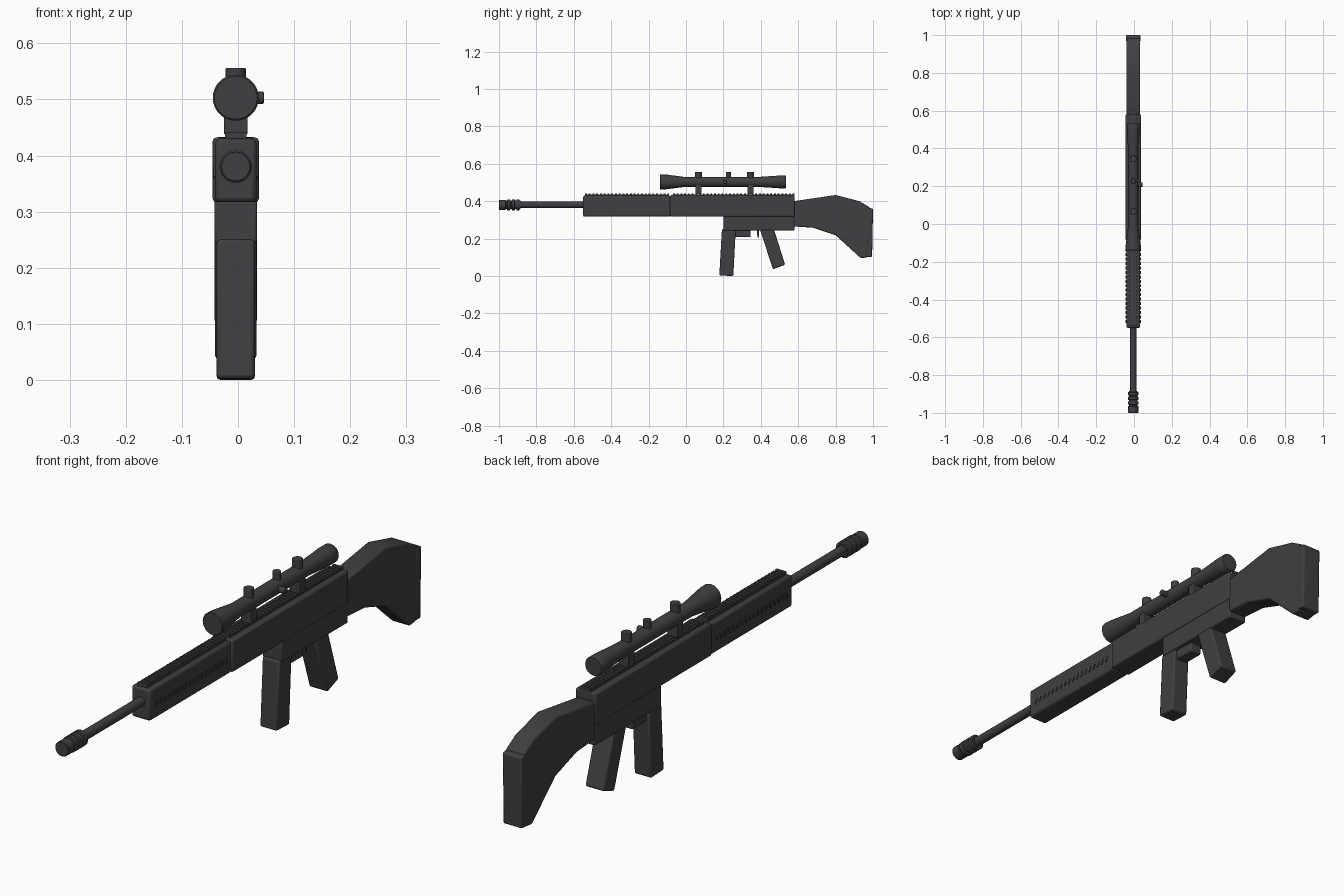
import bpy, bmesh, math
from mathutils import Matrix, Vector

if "Cube" in bpy.data.objects:
    bpy.data.objects.remove(bpy.data.objects["Cube"])

CX = -0.004  # centre line of the body

metal = bpy.data.materials.new("dark_grey")
metal.use_nodes = True
COLOUR = (0.05, 0.05, 0.055, 1)
metal.diffuse_color = COLOUR
metal.node_tree.nodes["Principled BSDF"].inputs["Base Color"].default_value = COLOUR


def finish(name, bm, bevel=0.0):
    bmesh.ops.recalc_face_normals(bm, faces=bm.faces)
    mesh = bpy.data.meshes.new(name)
    bm.to_mesh(mesh)
    bm.free()
    mesh.materials.append(metal)
    obj = bpy.data.objects.new(name, mesh)
    bpy.context.collection.objects.link(obj)
    if bevel:
        mod = obj.modifiers.new("Bevel", "BEVEL")
        mod.width = bevel
        mod.segments = 2
        mod.limit_method = "ANGLE"
    bpy.ops.object.select_all(action="DESELECT")
    obj.select_set(True)
    bpy.context.view_layer.objects.active = obj
    bpy.ops.object.shade_smooth_by_angle(angle=math.radians(35))
    return obj


def prism(name, outline, half, bevel=0.005):
    """Side outline of (y, z) points, extruded across the width."""
    bm = bmesh.new()
    face = bm.faces.new([bm.verts.new((CX - half, y, z)) for y, z in outline])
    new = bmesh.ops.extrude_face_region(bm, geom=[face])["geom"]
    verts = [v for v in new if isinstance(v, bmesh.types.BMVert)]
    bmesh.ops.translate(bm, verts=verts, vec=(2 * half, 0, 0))
    return finish(name, bm, bevel)


def box(name, y0, y1, z0, z1, half, bevel=0.005):
    return prism(name, [(y0, z0), (y1, z0), (y1, z1), (y0, z1)], half, bevel)


def lathe(name, profile, z, sides=32):
    """Closed round part along y from (y, radius) pairs."""
    bm = bmesh.new()
    rings = []
    for y, r in profile:
        angles = [2 * math.pi * i / sides for i in range(sides)]
        rings.append([bm.verts.new((CX + r * math.cos(a), y, z + r * math.sin(a)))
                      for a in angles])
    for a, b in zip(rings, rings[1:]):
        for i in range(sides):
            j = (i + 1) % sides
            bm.faces.new((a[i], a[j], b[j], b[i]))
    bm.faces.new(rings[0])
    bm.faces.new(rings[-1])
    return finish(name, bm)


def cylinder(name, centre, radius, depth, axis="Z"):
    bm = bmesh.new()
    turn = Matrix.Rotation(math.pi / 2, 4, "Y") if axis == "X" else Matrix()
    bmesh.ops.create_cone(bm, cap_ends=True, segments=24, radius1=radius,
                          radius2=radius, depth=depth,
                          matrix=Matrix.Translation(centre) @ turn)
    return finish(name, bm, 0.002)


def blocks(name, centres, size, tilt=0.0):
    """One object made of equal small blocks."""
    bm = bmesh.new()
    for c in centres:
        m = (Matrix.Translation(Vector(c)) @ Matrix.Rotation(tilt, 4, "X")
             @ Matrix.Diagonal((*size, 1)))
        bmesh.ops.create_cube(bm, size=1, matrix=m)
    return finish(name, bm)


# Barrel and ringed muzzle
lathe("barrel", [(-0.9, 0.017), (-0.53, 0.017)], 0.38)
muzzle = [(-1.0, 0.025), (-0.998, 0.027), (-0.965, 0.027), (-0.963, 0.023)]
for i in range(3):
    y = -0.957 + 0.025 * i
    muzzle += [(y, 0.023), (y + 0.002, 0.029), (y + 0.016, 0.029), (y + 0.018, 0.023)]
muzzle += [(-0.885, 0.023)]
lathe("muzzle", muzzle, 0.38)

# Body
box("handguard", -0.55, -0.083, 0.317, 0.43, 0.037, 0.008)
box("receiver", -0.085, 0.58, 0.317, 0.432, 0.041, 0.006)
box("lower_receiver", 0.2, 0.58, 0.243, 0.32, 0.038)

# Ribbed top rails
for name, start, end in (("front_rail", -0.54, -0.09), ("rear_rail", -0.07, 0.575)):
    box(name + "_base", start, end, 0.428, 0.435, 0.019, 0)
    count = int((end - start) / 0.02)
    blocks(name + "_ribs",
           [(CX, start + 0.005 + 0.02 * i, 0.436) for i in range(count + 1)],
           (0.038, 0.01, 0.011))

# Slanted ribs along both sides of the handguard
blocks("handguard_side_ribs",
       [(CX + side * 0.037, -0.515 + 0.0235 * i, 0.37)
        for side in (-1, 1) for i in range(18)],
       (0.006, 0.008, 0.02), math.radians(-25))

# Magazine, trigger group and grip
prism("magazine", [(0.178, 0.003), (0.253, 0), (0.266, 0.25), (0.192, 0.25)], 0.034, 0.006)
box("magazine_catch", 0.262, 0.345, 0.208, 0.25, 0.024)
prism("trigger", [(0.378, 0.25), (0.39, 0.25), (0.39, 0.205), (0.382, 0.205)], 0.008, 0.001)
prism("grip", [(0.395, 0.25), (0.465, 0.036), (0.53, 0.06), (0.47, 0.25)], 0.037, 0.006)

# Stock and butt pad
prism("stock", [(0.575, 0.265), (0.68, 0.258), (0.8, 0.218), (0.935, 0.095),
                (0.972, 0.1), (0.982, 0.368), (0.927, 0.4), (0.8, 0.433),
                (0.575, 0.4)], 0.037, 0.006)
prism("butt_pad", [(0.965, 0.102), (0.995, 0.102), (1.0, 0.36), (0.97, 0.366)], 0.038, 0.005)

# Scope
lathe("scope_tube", [(-0.14, 0.038), (-0.137, 0.041), (-0.11, 0.04), (-0.01, 0.027),
                     (0.39, 0.027), (0.5, 0.034), (0.532, 0.034), (0.535, 0.032)], 0.503)
for name, y, radius in (("front", 0.067, 0.018), ("middle", 0.227, 0.014), ("rear", 0.345, 0.018)):
    cylinder(name + "_scope_turret", (CX, y, 0.535), radius, 0.042)
for name, y in (("front", 0.067), ("rear", 0.345)):
    box(name + "_scope_mount", y - 0.017, y + 0.017, 0.438, 0.495, 0.021, 0.002)
box("scope_side_knob_base", 0.19, 0.226, 0.495, 0.511, 0.02, 0.002)
cylinder("scope_side_knob", (0.03, 0.208, 0.503), 0.011, 0.032, "X")
